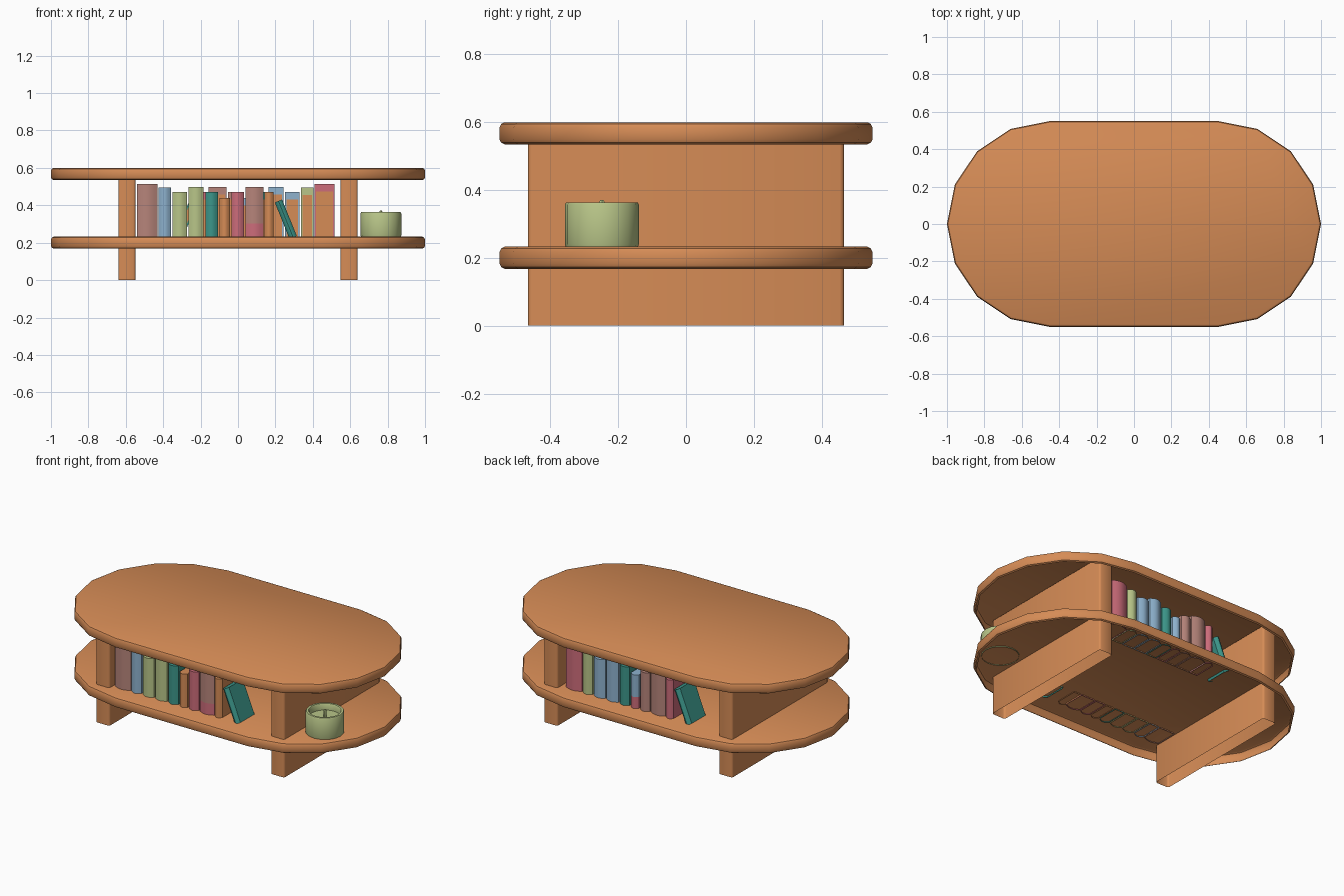
import bpy, bmesh, math

if "Cube" in bpy.data.objects:
    bpy.data.objects.remove(bpy.data.objects["Cube"])


def material(name, rgb):
    m = bpy.data.materials.new(name)
    lin = [(c / 255 / 12.92 if c < 11 else ((c / 255 + 0.055) / 1.055) ** 2.4) for c in rgb]
    m.diffuse_color = (*lin, 1)
    m.use_nodes = True
    m.node_tree.nodes["Principled BSDF"].inputs["Base Color"].default_value = m.diffuse_color
    return m


MATS = {
    "wood": material("warm_wood", (214, 140, 86)),
    "mauve": material("dusty_mauve", (182, 132, 122)),
    "blue": material("soft_blue", (142, 178, 206)),
    "green": material("sage_green", (184, 197, 136)),
    "teal": material("teal", (60, 150, 138)),
    "pink": material("rose_pink", (204, 108, 122)),
}


def add_loft(bm, rings, cap=True, mats=None):
    """Stack counter-clockwise rings upwards, open below, capped on top."""
    loops = [[bm.verts.new(p) for p in ring] for ring in rings]
    for k, (a, b) in enumerate(zip(loops, loops[1:])):
        for i in range(len(a)):
            j = (i + 1) % len(a)
            f = bm.faces.new((a[i], a[j], b[j], b[i]))
            f.material_index = mats[k] if mats else 0
    if cap:
        f = bm.faces.new(loops[-1])
        f.material_index = mats[-1] if mats else 0


def finish(name, bm, mats, angle=35):
    me = bpy.data.meshes.new(name)
    bm.to_mesh(me)
    bm.free()
    for m in mats:
        me.materials.append(MATS[m])
    ob = bpy.data.objects.new(name, me)
    bpy.context.collection.objects.link(ob)
    bpy.ops.object.select_all(action="DESELECT")
    ob.select_set(True)
    bpy.context.view_layer.objects.active = ob
    bpy.ops.object.shade_smooth_by_angle(angle=math.radians(angle))
    return ob


# Oval boards: rounded rim, hollow underneath
def oval(r, z):
    pts = []
    for cx, start in ((0.45, -90), (-0.45, 90)):
        for k in range(9):
            a = math.radians(start + 22.5 * k)
            pts.append((cx + r * math.cos(a), r * math.sin(a), z))
    return pts


def board(name, z):
    bm = bmesh.new()
    profile = [(0.535, 0), (0.545, 0.005), (0.55, 0.015), (0.55, 0.05),
               (0.545, 0.06), (0.535, 0.065)]
    add_loft(bm, [oval(r, z + h) for r, h in profile])
    finish(name, bm, ["wood"])


board("table_top", 0.535)
board("lower_shelf", 0.168)


# Upright panels with softened vertical corners
def panel(name, cx):
    hx, hy, b = 0.046, 0.466, 0.012
    outline = []
    for sx, sy, start in ((1, -1, -90), (1, 1, 0), (-1, 1, 90), (-1, -1, 180)):
        for k in range(3):
            a = math.radians(start + 45 * k)
            outline.append((cx + sx * (hx - b) + b * math.cos(a),
                            sy * (hy - b) + b * math.sin(a)))
    bm = bmesh.new()
    add_loft(bm, [[(x, y, z) for x, y in outline] for z in (0, 0.595)])
    finish(name, bm, ["wood"], 50)


panel("right_panel", 0.594)
panel("left_panel", -0.594)


# Books: rounded spine facing outwards, wood-coloured page side facing inwards
def book(name, side, shift, cx, w, h, colour, band=None, lean=0):
    d, z0 = 0.15, 0.228
    c, s = math.cos(lean), math.sin(lean)

    def place(u, v, t):
        x, y = cx + u * c - t * s, -0.365 + v
        return (side * x + shift, side * y, z0 + u * s + t * c)

    section = [(w * (k / 6 - 0.5), -d / 2 + 0.015 - 0.017 * math.sin(math.pi * k / 6))
               for k in range(7)]
    section += [(w / 2, d / 2), (-w / 2, d / 2)]
    bm = bmesh.new()
    add_loft(bm, [[place(u, v, t) for u, v in section] for t in (0, 0.075, h)],
             mats=[2 if band else 0, 0, 0])
    p = w / 2 - 0.008
    pages = [(-p, d / 2 - 0.002), (p, d / 2 - 0.002), (p, d / 2 + 0.003), (-p, d / 2 + 0.003)]
    add_loft(bm, [[place(u, v, t) for u, v in pages] for t in (0.002, h - 0.04)],
             mats=[1, 1])
    finish(name, bm, [colour, "wood", band or colour])


# centre x, width, height, front colour, back colour, front band, back band
BOOKS = [
    (-0.485, 0.108, 0.285, "mauve", "pink", None, None),
    (-0.392, 0.065, 0.266, "blue", "green", None, None),
    (-0.311, 0.077, 0.243, "green", "blue", None, None),
    (-0.224, 0.080, 0.269, "green", "blue", None, None),
    (-0.141, 0.066, 0.243, "teal", "teal", None, None),
    (-0.071, 0.054, 0.211, "wood", "blue", None, "pink"),
    (-0.002, 0.066, 0.243, "pink", "mauve", None, None),
    (0.088, 0.098, 0.269, "mauve", "mauve", "pink", None),
    (0.166, 0.050, 0.243, "wood", "pink", None, None),
]
for i, (x, w, h, front, back, fb, bb) in enumerate(BOOKS, 1):
    book(f"front_book_{i}", 1, 0, x, w, h, front, fb)
    book(f"back_book_{i}", -1, -0.022, x, w, h, back, bb)
book("front_leaning_book", 1, 0, 0.295, 0.042, 0.21, "teal", lean=math.radians(22))
book("back_leaning_book", -1, -0.022, 0.295, 0.042, 0.21, "teal", lean=math.radians(22))


# Candle pot: outer wall, rim, recessed wax and wick
def circle(r, z, n=16):
    return [(0.764 + r * math.cos(2 * math.pi * k / n),
             -0.248 + r * math.sin(2 * math.pi * k / n), z) for k in range(n)]


bm = bmesh.new()
add_loft(bm, [circle(0.105, 0.228), circle(0.109, 0.24), circle(0.109, 0.357),
              circle(0.105, 0.364), circle(0.092, 0.364), circle(0.088, 0.358),
              circle(0.088, 0.325)])
finish("candle_pot", bm, ["green"])
bm = bmesh.new()
add_loft(bm, [circle(0.009, 0.32, 6), circle(0.009, 0.365, 6), circle(0.005, 0.371, 6)])
finish("candle_wick", bm, ["green"])
